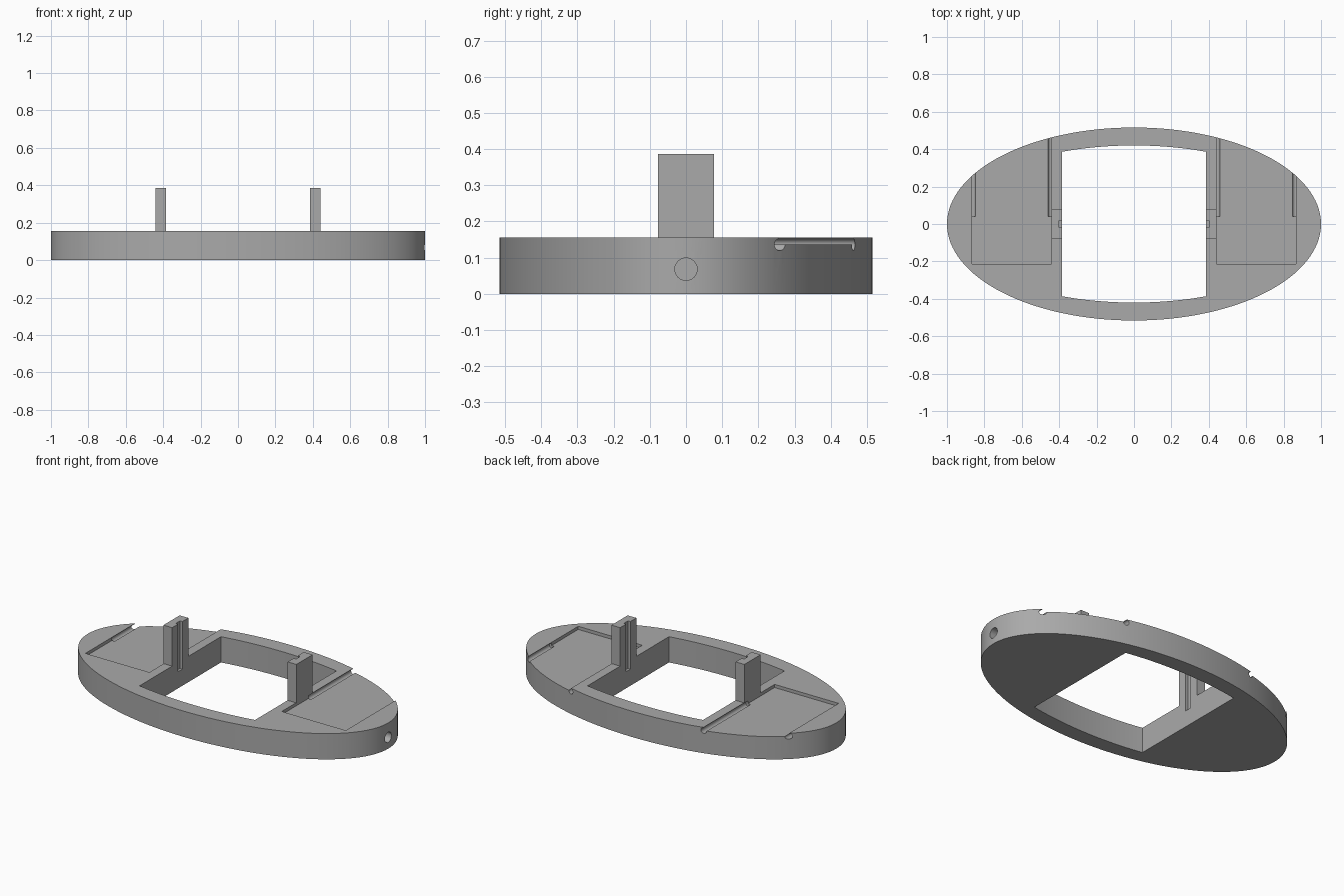
import bpy, bmesh, math
from mathutils import Matrix

if "Cube" in bpy.data.objects:
    bpy.data.objects.remove(bpy.data.objects["Cube"], do_unlink=True)

gray = bpy.data.materials.new("plain gray")
gray.use_nodes = True
gray.diffuse_color = (0.4, 0.4, 0.4, 1)
gray.node_tree.nodes["Principled BSDF"].inputs["Base Color"].default_value = (0.4, 0.4, 0.4, 1)

TOP = 0.155


def make(name, bm):
    bmesh.ops.recalc_face_normals(bm, faces=bm.faces)
    mesh = bpy.data.meshes.new(name)
    bm.to_mesh(mesh)
    bm.free()
    mesh.materials.append(gray)
    ob = bpy.data.objects.new(name, mesh)
    bpy.context.collection.objects.link(ob)
    return ob


def prism(name, outline, z0, z1):
    bm = bmesh.new()
    face = bm.faces.new([bm.verts.new((x, y, z0)) for x, y in outline])
    side = bmesh.ops.extrude_face_region(bm, geom=[face])["geom"]
    bmesh.ops.translate(bm, vec=(0, 0, z1 - z0),
                        verts=[v for v in side if isinstance(v, bmesh.types.BMVert)])
    return make(name, bm)


def box(name, x0, x1, y0, y1, z0, z1):
    return prism(name, [(x0, y0), (x1, y0), (x1, y1), (x0, y1)], z0, z1)


def rod(name, center, radius, length, axis):
    bm = bmesh.new()
    turn = Matrix.Rotation(math.pi / 2, 4, "X" if axis == "Y" else "Y")
    bmesh.ops.create_cone(bm, cap_ends=True, segments=32, radius1=radius, radius2=radius,
                          depth=length, matrix=Matrix.Translation(center) @ turn)
    return make(name, bm)


def cut(target, cutter):
    mod = target.modifiers.new("cut", "BOOLEAN")
    mod.operation = "DIFFERENCE"
    mod.solver = "EXACT"
    mod.object = cutter
    bpy.context.view_layer.objects.active = target
    bpy.ops.object.modifier_apply(modifier=mod.name)


def smooth(ob):
    bpy.ops.object.select_all(action="DESELECT")
    ob.select_set(True)
    bpy.context.view_layer.objects.active = ob
    bpy.ops.object.shade_smooth_by_angle(angle=math.radians(30))


# Oval base
N = 128
base = prism("oval_base", [(math.cos(2 * math.pi * i / N), 0.516 * math.sin(2 * math.pi * i / N))
                           for i in range(N)], 0, TOP)

# Central opening with gently curved front and back
W = 0.384
xs = [W - 2 * W * i / 24 for i in range(25)]
arc = [(x, 0.42 * math.sqrt(1 - (x / 0.98) ** 2)) for x in xs]
cutters = [prism("opening_cutter", arc + [(-x, -y) for x, y in arc], -0.1, 0.3)]

posts = []
for s, side in ((1, "left"), (-1, "right")):
    # Shallow pocket open to the rear rim, with a round groove along each side
    cutters.append(box(side + "_pocket_cutter", *sorted((s * 0.44, s * 0.866)),
                       -0.213, 0.7, 0.136, 0.3))
    for x in (0.442, 0.864):
        cutters.append(rod(side + "_groove_cutter", (s * x, 0.34, 0.136), 0.0165, 0.6, "Y"))
    # Upright post with a channel down its inner face
    channel = box(side + "_channel_cutter", *sorted((s * 0.3, s * 0.4)), -0.02, 0.02, 0.1, 0.6)
    cutters.append(channel)
    post = box(side + "_post", *sorted((s * W, s * 0.442)), -0.077, 0.077, TOP, 0.386)
    cut(post, channel)
    posts.append(post)

# Round socket in the left end
cutters.append(rod("socket_cutter", (1, 0, 0.068), 0.031, 0.2, "X"))

for c in cutters:
    cut(base, c)
for c in cutters:
    bpy.data.objects.remove(c, do_unlink=True)
for ob in [base] + posts:
    smooth(ob)
